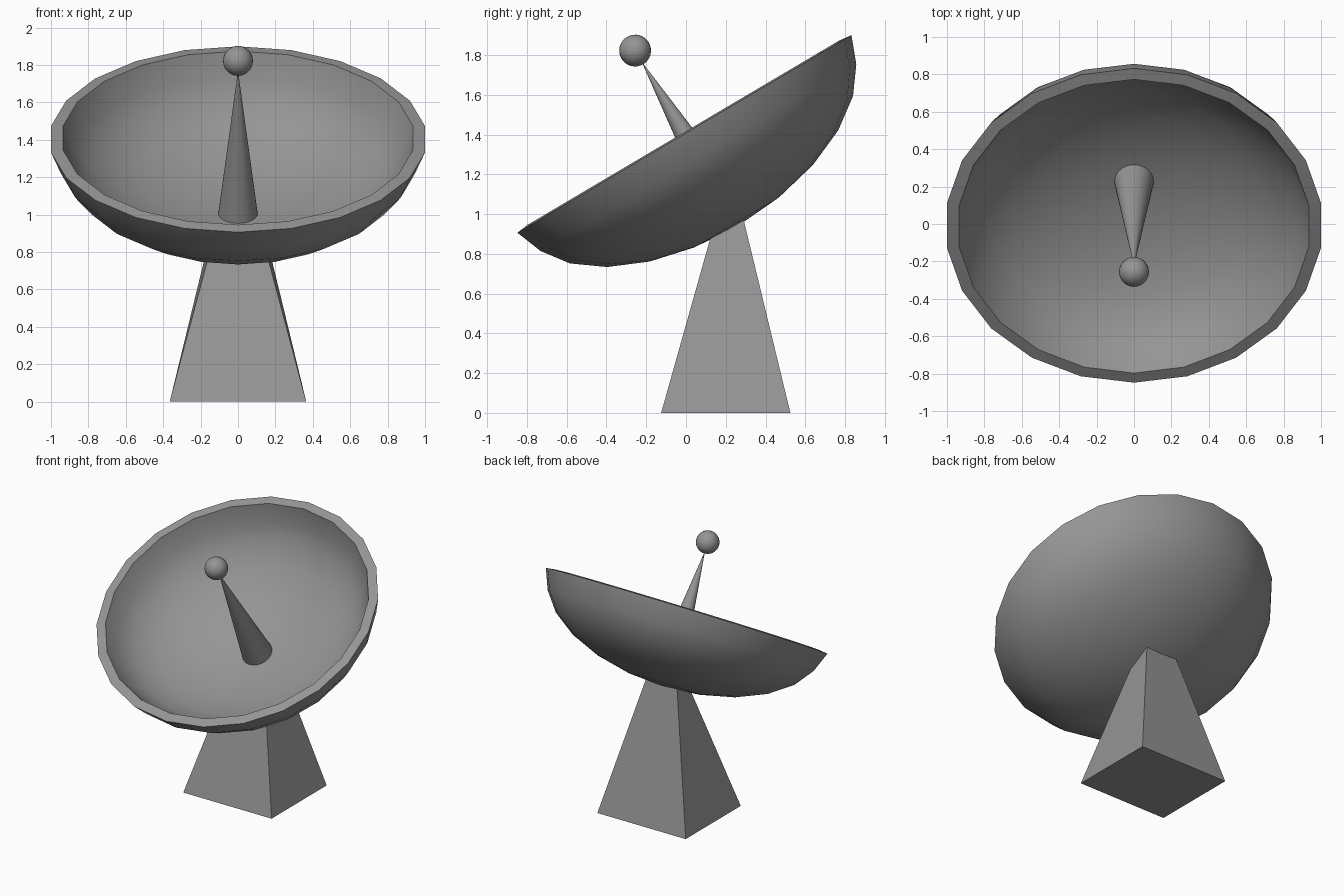
import bpy, bmesh, math
from mathutils import Matrix, Vector

cube = bpy.data.objects.get("Cube")
if cube:
    bpy.data.objects.remove(cube, do_unlink=True)

# Single grey paint
grey = bpy.data.materials.new("mid_grey")
grey.use_nodes = True
colour = (0.3, 0.3, 0.3, 1)
grey.diffuse_color = colour
grey.node_tree.nodes["Principled BSDF"].inputs["Base Color"].default_value = colour

# Tilted frame of the dish: origin at the rim centre, local z out of the bowl
TILT = math.radians(30.6)
DISH = Matrix.Translation((0, -0.008, 1.403)) @ Matrix.Rotation(TILT, 4, "X")


def finish(name, bm, matrix=Matrix(), smooth=True):
    bmesh.ops.recalc_face_normals(bm, faces=bm.faces)
    bm.transform(matrix)
    mesh = bpy.data.meshes.new(name)
    bm.to_mesh(mesh)
    bm.free()
    mesh.materials.append(grey)
    obj = bpy.data.objects.new(name, mesh)
    bpy.context.collection.objects.link(obj)
    if smooth:
        bpy.ops.object.select_all(action="DESELECT")
        obj.select_set(True)
        bpy.context.view_layer.objects.active = obj
        bpy.ops.object.shade_smooth_by_angle(angle=math.radians(35))
    return obj


# Dish: a thick bowl turned from an outer and an inner quarter curve
def bowl_curve(radius, depth, rim_radius, rim_height, steps=6):
    points = [(rim_radius, rim_height)]
    for i in range(1, steps + 1):
        a = math.pi / 2 * i / steps
        points.append((radius * math.cos(a), -depth * math.sin(a)))
    return points


outer = bowl_curve(0.955, 0.535, 0.976, 0)
inner = bowl_curve(0.89, 0.47, 0.912, 0.008)
profile = outer[::-1] + inner
bm = bmesh.new()
verts = [bm.verts.new((0, r, z)) for r, z in profile]
edges = [bm.edges.new(pair) for pair in zip(verts, verts[1:])]
bmesh.ops.spin(bm, geom=verts + edges, cent=(0, 0, 0), axis=(0, 0, 1),
               angle=2 * math.pi, steps=22, use_merge=True)
bmesh.ops.remove_doubles(bm, verts=bm.verts, dist=0.0005)
finish("dish", bm, DISH @ Matrix.Diagonal((1.035, 1, 1, 1)))

# Feed cone standing in the bowl
BASE, TIP = -0.46, 0.41
bm = bmesh.new()
bmesh.ops.create_cone(bm, cap_ends=True, segments=32, radius1=0.105,
                      radius2=0.002, depth=TIP - BASE,
                      matrix=Matrix.Translation((0, 0, (BASE + TIP) / 2)))
finish("feed_cone", bm, DISH)

# Ball at the tip of the cone
bm = bmesh.new()
bmesh.ops.create_uvsphere(bm, u_segments=24, v_segments=16, radius=0.08,
                          matrix=Matrix.Translation((0, 0, 0.487)))
finish("feed_ball", bm, DISH)

# Pedestal: tapered block whose top leans with the dish
bm = bmesh.new()
bmesh.ops.create_cube(bm, size=2)
for v in bm.verts:
    sx, sy, sz = v.co
    if sz < 0:
        v.co = Vector((sx * 0.365, 0.2 + sy * 0.325, 0))
    else:
        v.co = Vector((sx * 0.122, 0.207 + sy * 0.076, 0.955 + sy * 0.045))
finish("pedestal", bm, smooth=False)
